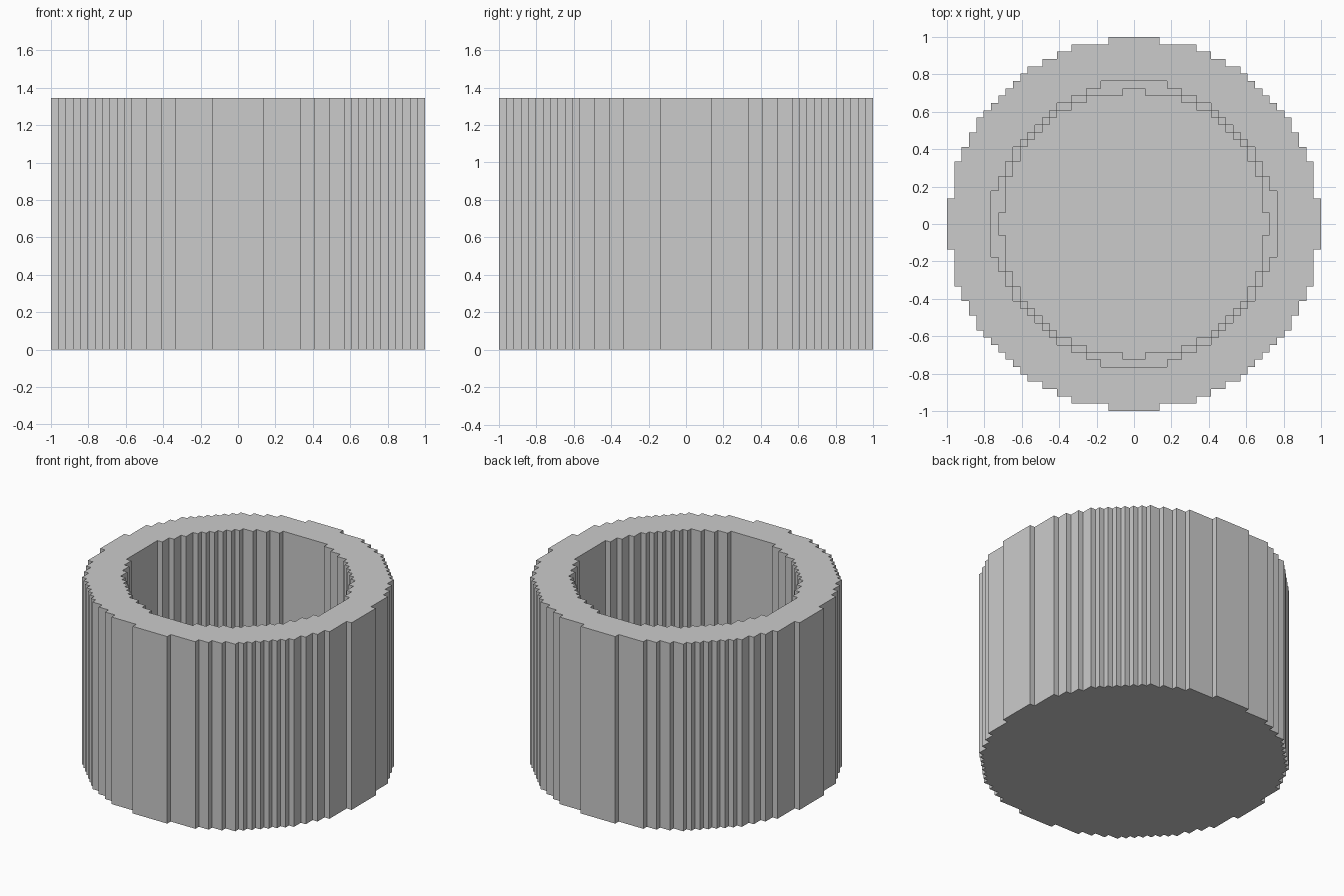
import bpy, bmesh

if "Cube" in bpy.data.objects:
    bpy.data.objects.remove(bpy.data.objects["Cube"])

N = 25                     # cells each side of the centre cell
S = 2 / (2 * N + 1)        # cell size
TOP = 1.345                # rim height
FLOOR = 6 * S              # inside floor height
LEDGE = 7 * S              # low step around the floor


def height(i, j):
    """Height of the stepped cup over one grid cell (0 = empty)."""
    d = i * i + j * j
    if d > 640:
        return 0.0
    a, b = max(abs(i), abs(j)), min(abs(i), abs(j))
    if d <= 327:
        return FLOOR
    if d <= 362 or (a == 19 and b <= 4):
        return LEDGE
    return TOP


bm = bmesh.new()


def quad(*pts):
    bm.faces.new([bm.verts.new(p) for p in pts])


for i in range(-N, N + 1):
    for j in range(-N, N + 1):
        h = height(i, j)
        if not h:
            continue
        x0, x1 = (i - .5) * S, (i + .5) * S
        y0, y1 = (j - .5) * S, (j + .5) * S
        # upward face and underside
        quad((x0, y0, h), (x1, y0, h), (x1, y1, h), (x0, y1, h))
        quad((x0, y1, 0), (x1, y1, 0), (x1, y0, 0), (x0, y0, 0))
        # walls down to any lower neighbour
        sides = (((1, 0), (x1, y0), (x1, y1)), ((-1, 0), (x0, y1), (x0, y0)),
                 ((0, 1), (x1, y1), (x0, y1)), ((0, -1), (x0, y0), (x1, y0)))
        for (di, dj), p, q in sides:
            low = height(i + di, j + dj)
            if low < h:
                quad((*p, low), (*q, low), (*q, h), (*p, h))

bmesh.ops.remove_doubles(bm, verts=bm.verts, dist=1e-5)
mesh = bpy.data.meshes.new("cup_body")
bm.to_mesh(mesh)
bm.free()
bpy.context.collection.objects.link(bpy.data.objects.new("cup_body", mesh))
